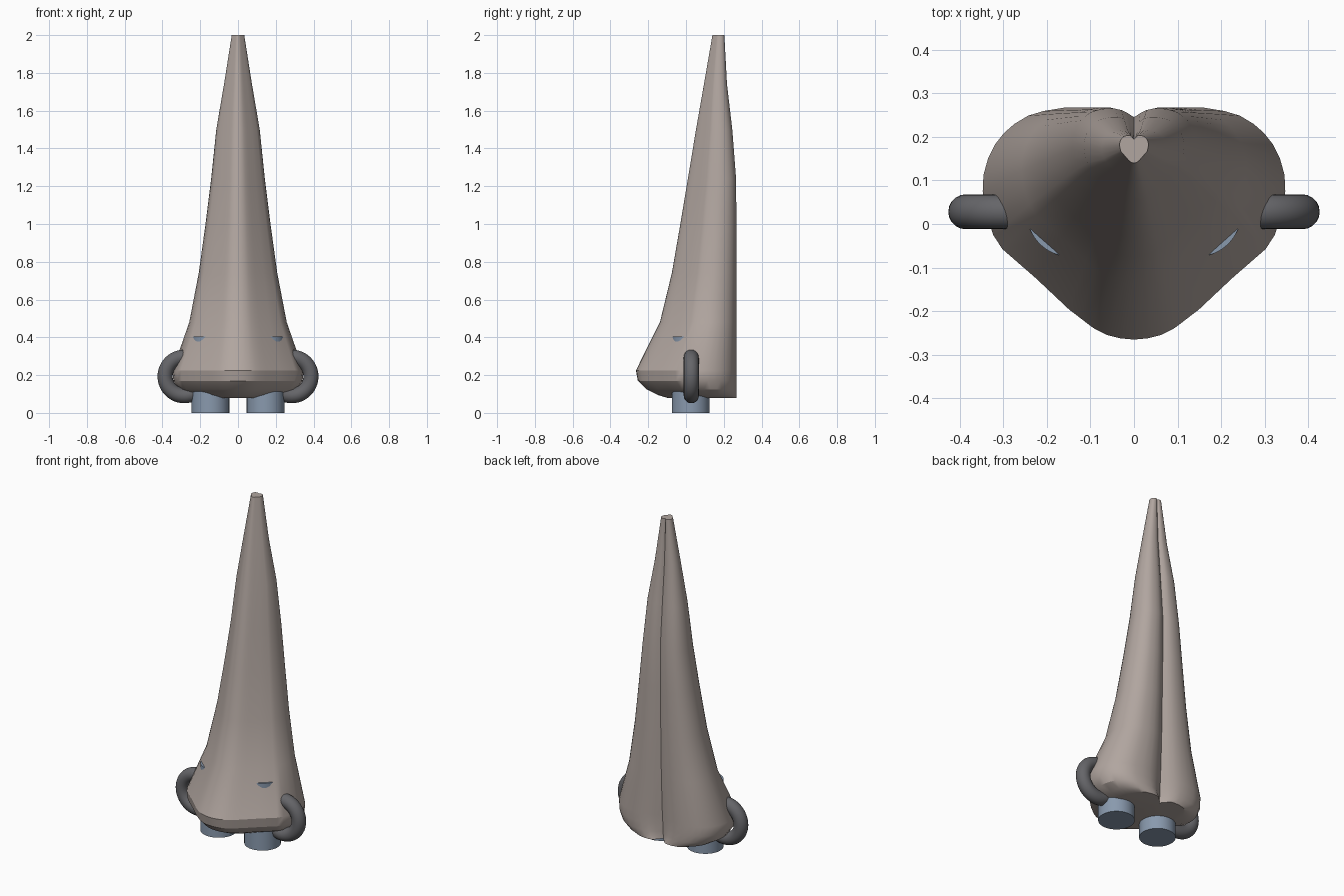
import bpy, bmesh, math

if "Cube" in bpy.data.objects:
    bpy.data.objects.remove(bpy.data.objects["Cube"])


def paint(obj, name, rgb):
    mat = bpy.data.materials.get(name) or bpy.data.materials.new(name)
    mat.diffuse_color = (*rgb, 1)
    mat.use_nodes = True
    mat.node_tree.nodes["Principled BSDF"].inputs["Base Color"].default_value = mat.diffuse_color
    obj.data.materials.append(mat)


def smooth(obj, angle=30):
    bpy.ops.object.select_all(action='DESELECT')
    obj.select_set(True)
    bpy.context.view_layer.objects.active = obj
    bpy.ops.object.shade_smooth_by_angle(angle=math.radians(angle))


# Heart-shaped half section: x as share of half width, y as share of depth (front 0, back 1)
half = [(0, 0), (.09, .005), (.18, .02), (.27, .05), (.35, .09), (.43, .13),
        (.65, .265), (.87, .39), (.93, .45), (.98, .55), (1, .64), (.995, .71),
        (.965, .78), (.92, .84), (.86, .89), (.79, .93), (.70, .965), (.6, .985),
        (.46, 1), (.32, 1), (.2, .985), (.1, None), (0, None)]

# Levels: z, half width, front y, back y, groove y
levels = [(.08, .20, -.10, .267, .215), (.095, .26, -.15, .267, .215),
          (.125, .315, -.21, .267, .22), (.17, .342, -.255, .267, .22),
          (.225, .347, -.265, .267, .225), (.48, .258, -.138, .267, .235),
          (.74, .208, -.075, .267, .24), (1.0, .172, -.03, .267, .245),
          (1.24, .142, .01, .265, .245), (1.5, .115, .053, .245, .225),
          (1.74, .074, .095, .217, .205), (2.0, .033, .14, .203, .194)]

# Lofted body with a groove down the back
bm = bmesh.new()
rings = []
for z, w, yf, yb, yg in levels:
    pts = []
    for x, t in half:
        if t is not None:
            y = yf + t * (yb - yf)
        else:
            y = yg if x == 0 else yg + .45 * (yb - yg)
        pts.append((x * w, y, z))
    pts += [(-x, y, zz) for x, y, zz in pts[-2:0:-1]]
    rings.append([bm.verts.new(p) for p in pts])
n = len(rings[0])
for a, b in zip(rings, rings[1:]):
    for i in range(n):
        j = (i + 1) % n
        bm.faces.new((a[i], a[j], b[j], b[i]))
bm.faces.new(rings[0][::-1])
bm.faces.new(rings[-1])
bmesh.ops.recalc_face_normals(bm, faces=bm.faces)
mesh = bpy.data.meshes.new("body")
bm.to_mesh(mesh)
bm.free()
body = bpy.data.objects.new("body", mesh)
bpy.context.collection.objects.link(body)
paint(body, "warm_grey", (.44, .38, .35))
smooth(body)

for side, s in (("left", -1), ("right", 1)):
    # Cylindrical feet reaching up into the body
    bpy.ops.mesh.primitive_cylinder_add(vertices=32, radius=.1, depth=.405,
                                        location=(s * .146, .025, .2025))
    foot = bpy.context.object
    foot.name = side + "_foot"
    paint(foot, "blue_grey", (.25, .32, .42))
    smooth(foot)

    # Upright side rings
    bpy.ops.mesh.primitive_torus_add(major_radius=.102, minor_radius=.04,
                                     major_segments=48, minor_segments=20,
                                     location=(s * .284, .028, .193),
                                     rotation=(math.pi / 2, 0, 0))
    ring = bpy.context.object
    ring.name = side + "_ring"
    paint(ring, "dark_grey", (.13, .13, .14))
    smooth(ring, 60)
